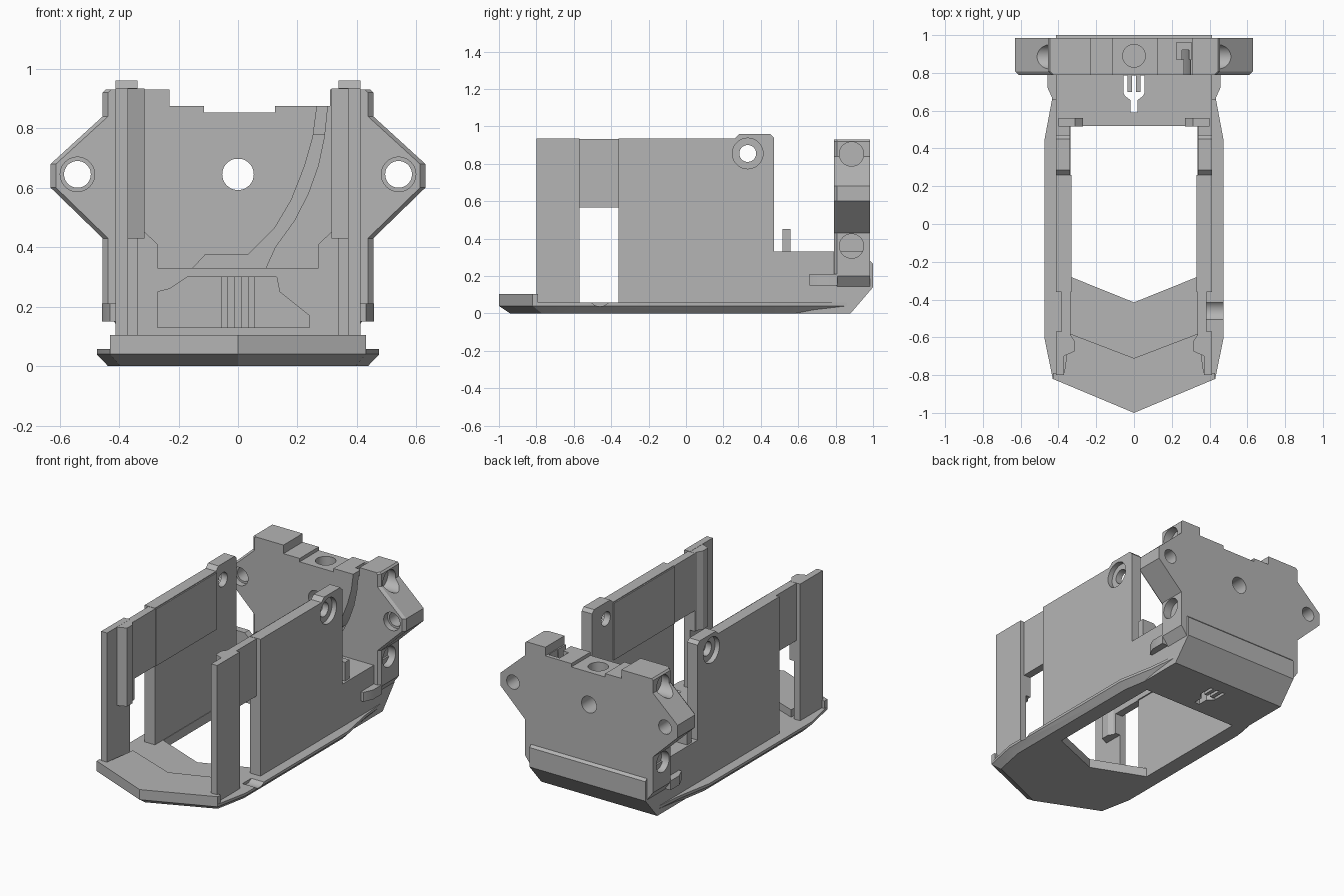
import bpy, bmesh, math
from mathutils import Vector

if "Cube" in bpy.data.objects:
    bpy.data.objects.remove(bpy.data.objects["Cube"], do_unlink=True)

grey = bpy.data.materials.new("plain grey")
grey.use_nodes = True
grey.diffuse_color = (0.46, 0.46, 0.46, 1)
grey.node_tree.nodes["Principled BSDF"].inputs["Base Color"].default_value = (0.46, 0.46, 0.46, 1)


def place(axis, a, b, c):
    """Map profile coordinates (a, b) and depth c to a point."""
    return {"x": Vector((c, a, b)), "y": Vector((a, c, b)), "z": Vector((a, b, c))}[axis]


def loft(name, axis, rings):
    """Closed solid through rings of (points, depth)."""
    bm = bmesh.new()
    loops = [[bm.verts.new(place(axis, a, b, d)) for a, b in pts] for pts, d in rings]
    n = len(loops[0])
    for low, high in zip(loops, loops[1:]):
        for i in range(n):
            j = (i + 1) % n
            bm.faces.new((low[i], low[j], high[j], high[i]))
    bm.faces.new(loops[0])
    bm.faces.new(loops[-1])
    bmesh.ops.recalc_face_normals(bm, faces=bm.faces)
    mesh = bpy.data.meshes.new(name)
    bm.to_mesh(mesh)
    bm.free()
    mesh.materials.append(grey)
    obj = bpy.data.objects.new(name, mesh)
    bpy.context.collection.objects.link(obj)
    return obj


def prism(name, axis, pts, lo, hi):
    return loft(name, axis, [(pts, lo), (pts, hi)])


def rect(a0, a1, b0, b1):
    return [(a0, b0), (a1, b0), (a1, b1), (a0, b1)]


def disc(a, b, r, top=None, n=40):
    """Circle points, flattened above the height top."""
    pts = [(a + r * math.cos(math.tau * i / n), b + r * math.sin(math.tau * i / n)) for i in range(n)]
    return [p for p in pts if top is None or p[1] <= top]


def sym(half):
    """Outline from its +x half."""
    return half + [(-a, b) for a, b in reversed(half) if a]


def cut(obj, axis, pts, lo, hi):
    cutter = prism("cutter", axis, pts, lo, hi)
    cutter.hide_render = True
    mod = obj.modifiers.new("cut", "BOOLEAN")
    mod.operation = "DIFFERENCE"
    mod.solver = "EXACT"
    mod.object = cutter
    bpy.context.view_layer.objects.active = obj
    bpy.ops.object.modifier_apply(modifier=mod.name)
    bpy.data.objects.remove(cutter, do_unlink=True)


# Base tray with a bevelled underside and a large opening
outline = sym([(0, -1), (.43, -.82), (.475, -.6), (.475, .44), (.43, .68), (.41, .88)])
under = [(a * .92, b * .94 if b < 0 else b) for a, b in outline]
base = loft("base_tray", "z", [(under, 0), (outline, .04), (outline, .057)])
opening = sym([(0, -.415), (.335, -.28), (.335, .52)])
cut(base, "z", opening, -.1, .2)
cut(base, "x", disc(-.46, .1, .062), .385, .6)

# Raised nose slab
prism("nose_slab", "z", sym([(0, -1), (.43, -.82), (.43, -.79), (.37, -.79), (.34, -.58), (0, -.71)]), .05, .105)

# Rear block with sloped underside and a front pocket
block = prism("rear_block", "x", [(.52, 0), (.88, 0), (1, .14), (1, .265), (.985, .28),
                                  (.985, .33), (.52, .33)], -.412, .412)
pocket = [(-.27, .13), (-.27, .25), (-.23, .26), (-.17, .3), (.13, .3), (.14, .25), (.24, .17), (.24, .13)]
cut(block, "y", pocket, .4, .77)

# Fork shaped slot through the floor
for part in (base, block):
    cut(part, "z", sym([(.055, .7), (.05, .68), (.018, .655), (.018, .59)]), -.1, .5)
    for x in (-.045, 0, .045):
        cut(part, "z", rect(x - .01, x + .01, .69, .785), -.1, .5)

# Rear plate with ears
ear = [(.41, .14), (.455, .2), (.455, .43), (.63, .6), (.63, .68), (.455, .84), (.455, .92), (.445, .93)]
top = [(-.23, .93), (-.23, .875), (-.115, .875), (-.115, .853), (.125, .853), (.125, .875), (.31, .875), (.31, .93)]
full = ear + top[::-1] + [(-a, b) for a, b in reversed(ear)]
small = [(a - math.copysign(.018, a) if abs(a) > .4 else a, b) for a, b in full]
plate = loft("rear_plate", "y", [(small, .79), (full, .808), (full, .985)])
cut(plate, "y", disc(0, .645, .053, .698), .7, 1.1)
cut(plate, "z", disc(0, .89, .06), .75, 1)
for s in (-1, 1):
    cut(plate, "y", disc(s * .54, .645, .045), .7, 1.1)
    cut(plate, "y", disc(s * .54, .645, .058), .7, .83)
    for z in (.36, .852):
        cut(plate, "x", disc(.885, z, .065), *sorted((s * .4, s * .7)))

# Curved cable groove running down the plate into the pocket
groove = [(.3, .95), (.3, .868), (.29, .77), (.27, .675), (.236, .58), (.19, .49), (.125, .4), (.08, .3),
          (-.17, .31), (-.11, .375), (.034, .375), (.124, .465), (.18, .56), (.225, .675), (.252, .77),
          (.265, .868), (.265, .95)]
cut(plate, "y", groove, .75, .92)
cut(plate, "z", rect(.225, .305, .87, .96), .78, 1)

# Side walls, posts, clips and ledges
for s, side in ((1, "left"), (-1, "right")):
    def span(a, b):
        return sorted((s * a, s * b))

    def flip(pts):
        return [(s * a, b) for a, b in pts]

    wall = prism(side + "_wall", "x", [(-.36, .04), (.8, .04), (.8, .33), (.47, .33), (.47, .94), (.45, .96),
                                       (.285, .96), (.26, .935), (-.36, .935)], *span(.338, .412))
    cut(wall, "x", disc(.33, .855, .045), *span(.2, .6))
    cut(wall, "x", disc(.33, .855, .082), *span(.38, .6))
    prism(side + "_window_header", "x", rect(-.6, -.35, .565, .933), *span(.335, .385))
    prism(side + "_inner_rail", "x", rect(-.36, .26, .565, .93), *span(.33, .345))
    prism(side + "_post", "x", rect(-.8, -.57, .04, .935), *span(.37, .412))
    prism(side + "_post_flange", "z", flip([(.375, -.7), (.315, -.675), (.315, -.62), (.335, -.59),
                                            (.335, -.57), (.375, -.57)]), .43, .934)
    prism(side + "_clip", "y", flip([(.4, .3), (.27, .3), (.27, .41), (.313, .45), (.4, .45)]), .515, .56)
    prism(side + "_ledge", "z", flip([(.4, .66), (.43, .66), (.457, .72), (.457, .81), (.4, .81)]), .15, .21)

# Smooth rounded cuts, keep edges sharp
for obj in bpy.context.collection.objects:
    if obj.type == "MESH" and obj.data.materials and obj.data.materials[0] == grey:
        bpy.ops.object.select_all(action="DESELECT")
        obj.select_set(True)
        bpy.context.view_layer.objects.active = obj
        bpy.ops.object.shade_smooth_by_angle(angle=math.radians(25))
